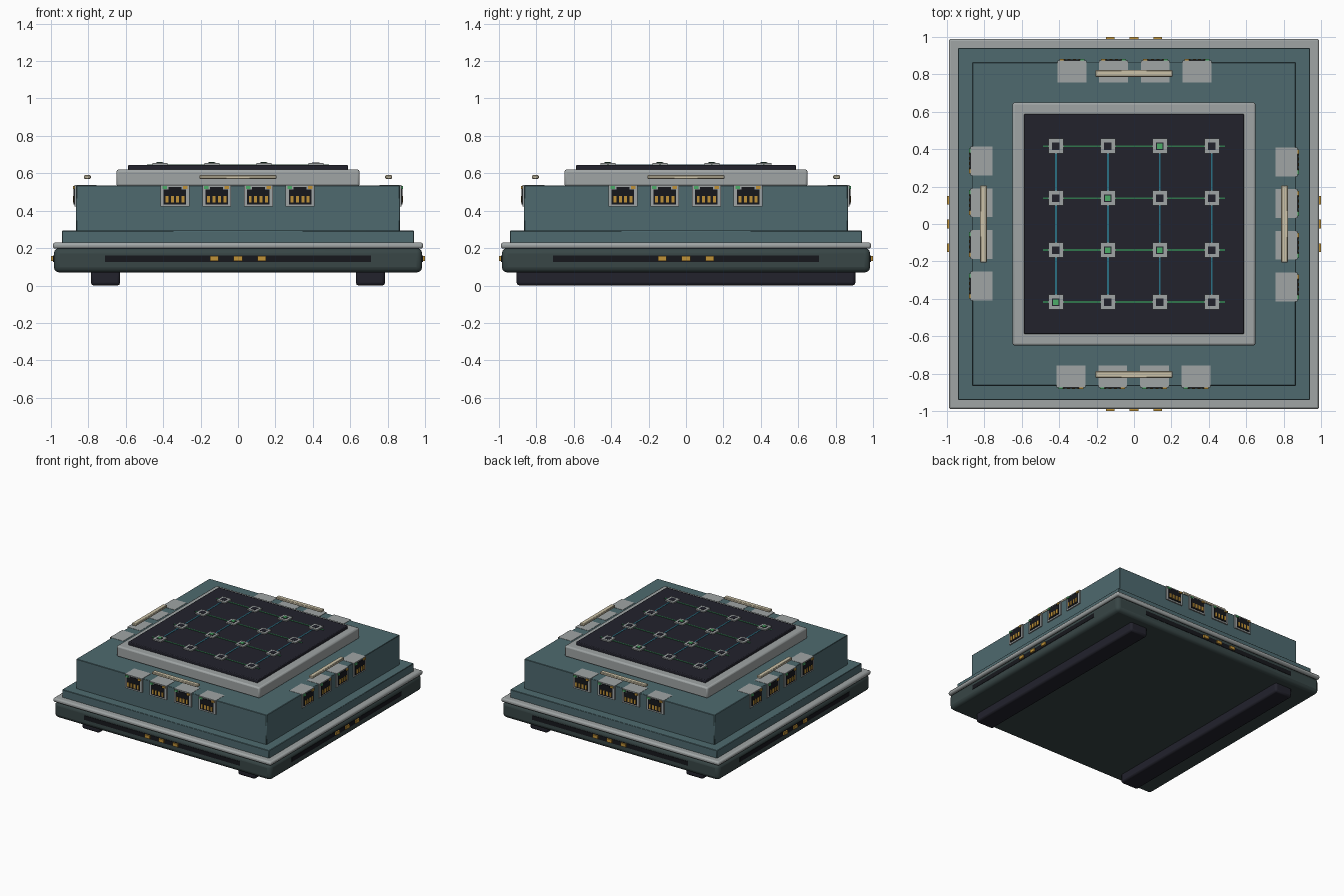
import bpy
import math
from mathutils import Matrix

if "Cube" in bpy.data.objects:
    bpy.data.objects.remove(bpy.data.objects["Cube"])


def colour(name, r, g, b):
    m = bpy.data.materials.new(name)
    lin = [((c / 255 + 0.055) / 1.055) ** 2.4 for c in (r, g, b)]
    m.diffuse_color = (*lin, 1)
    m.use_nodes = True
    m.node_tree.nodes["Principled BSDF"].inputs["Base Color"].default_value = m.diffuse_color
    return m


TEAL = colour("teal shell", 78, 106, 111)
BASE = colour("dark green grey", 56, 70, 70)
GREY = colour("light grey metal", 160, 165, 165)
DARK = colour("dark navy", 34, 34, 44)
BLACK = colour("black", 22, 23, 28)
CREAM = colour("cream", 204, 194, 168)
GOLD = colour("gold", 192, 146, 56)
GREEN = colour("bright green", 76, 172, 104)
TRACE_GREEN = colour("trace green", 48, 118, 76)
TRACE_BLUE = colour("trace blue", 42, 112, 132)


def box(name, x, y, z, mat, bevel=0, segments=2, turn=0):
    """Box from (min, max) ranges, turned by quarter turns about the z axis."""
    bpy.ops.mesh.primitive_cube_add(size=1)
    ob = bpy.context.object
    ob.name = name
    spans = (x, y, z)
    centre = [(a + b) / 2 for a, b in spans]
    size = [b - a for a, b in spans]
    ob.data.transform(Matrix.Rotation(turn * math.pi / 2, 4, 'Z')
                      @ Matrix.Translation(centre) @ Matrix.Diagonal((*size, 1)))
    ob.data.materials.append(mat)
    if bevel:
        mod = ob.modifiers.new("rounded edges", 'BEVEL')
        mod.width = bevel
        mod.segments = segments
        bpy.ops.object.shade_smooth_by_angle(angle=math.radians(35))
    return ob


def slab(name, half, z, mat, bevel=0, segments=2):
    return box(name, (-half, half), (-half, half), z, mat, bevel, segments)


# Stacked housing
slab("base_tray", 0.985, (0.07, 0.2), BASE, 0.03, 3)
slab("rim", 0.99, (0.197, 0.23), GREY, 0.012)
slab("lower_step", 0.94, (0.22, 0.293), TEAL, 0.003, 1)
slab("upper_body", 0.865, (0.28, 0.535), TEAL, 0.003, 1)
slab("lid_plate", 0.65, (0.53, 0.62), GREY, 0.012)
slab("top_panel", 0.588, (0.615, 0.645), DARK, 0.006)

# Runner feet
for s in (-1, 1):
    box("foot_rail", (s * 0.708 - 0.078, s * 0.708 + 0.078), (-0.905, 0.905),
        (0, 0.09), DARK, 0.015)

# Grid of pads joined by traces
STEPS = (-0.418, -0.14, 0.138, 0.416)
LIT = {(2, 3), (1, 2), (1, 1), (2, 1), (0, 0)}
for i, p in enumerate(STEPS):
    box("row_trace", (-0.487, 0.487), (p - 0.005, p + 0.005), (0.643, 0.648), TRACE_GREEN)
    box("column_trace", (p - 0.005, p + 0.005), (-0.418, 0.416), (0.643, 0.647), TRACE_BLUE)
    for j, q in enumerate(STEPS):
        box("pad", (p - 0.04, p + 0.04), (q - 0.04, q + 0.04), (0.643, 0.655), GREY)
        box("pad_socket", (p - 0.021, p + 0.021), (q - 0.021, q + 0.021), (0.65, 0.657), DARK)
        if (i, j) in LIT:
            box("pad_light", (p - 0.015, p + 0.015), (q - 0.015, q + 0.015),
                (0.652, 0.66), GREEN)

# Ports, handle bar and contact strip repeated on all four sides
for t in range(4):
    box("handle_bar", (-0.207, 0.207), (-0.823, -0.787), (0.57, 0.59), CREAM, 0.004, 1, t)
    box("contact_slot", (-0.71, 0.71), (-0.988, -0.97), (0.125, 0.16), BLACK, turn=t)
    for c in (-0.128, 0, 0.128):
        box("contact", (c - 0.023, c + 0.023), (-1, -0.97), (0.132, 0.157), GOLD, turn=t)
    for c in (-0.337, -0.114, 0.109, 0.332):
        box("port_shell", (c - 0.077, c + 0.077), (-0.875, -0.757), (0.422, 0.537),
            GREY, turn=t)
        box("port_opening", (c - 0.06, c + 0.06), (-0.879, -0.865), (0.434, 0.514),
            BLACK, turn=t)
        box("port_latch_notch", (c - 0.035, c + 0.035), (-0.879, -0.865), (0.513, 0.528),
            BLACK, turn=t)
        for k in range(4):
            x = c + (k - 1.5) * 0.029
            box("port_pin", (x - 0.008, x + 0.008), (-0.883, -0.87), (0.444, 0.478),
                GOLD, turn=t)
        for s, mat in ((-1, GREEN), (1, GOLD)):
            x = c + s * 0.055
            box("port_light", (x - 0.012, x + 0.012), (-0.883, -0.87), (0.517, 0.531),
                mat, turn=t)
